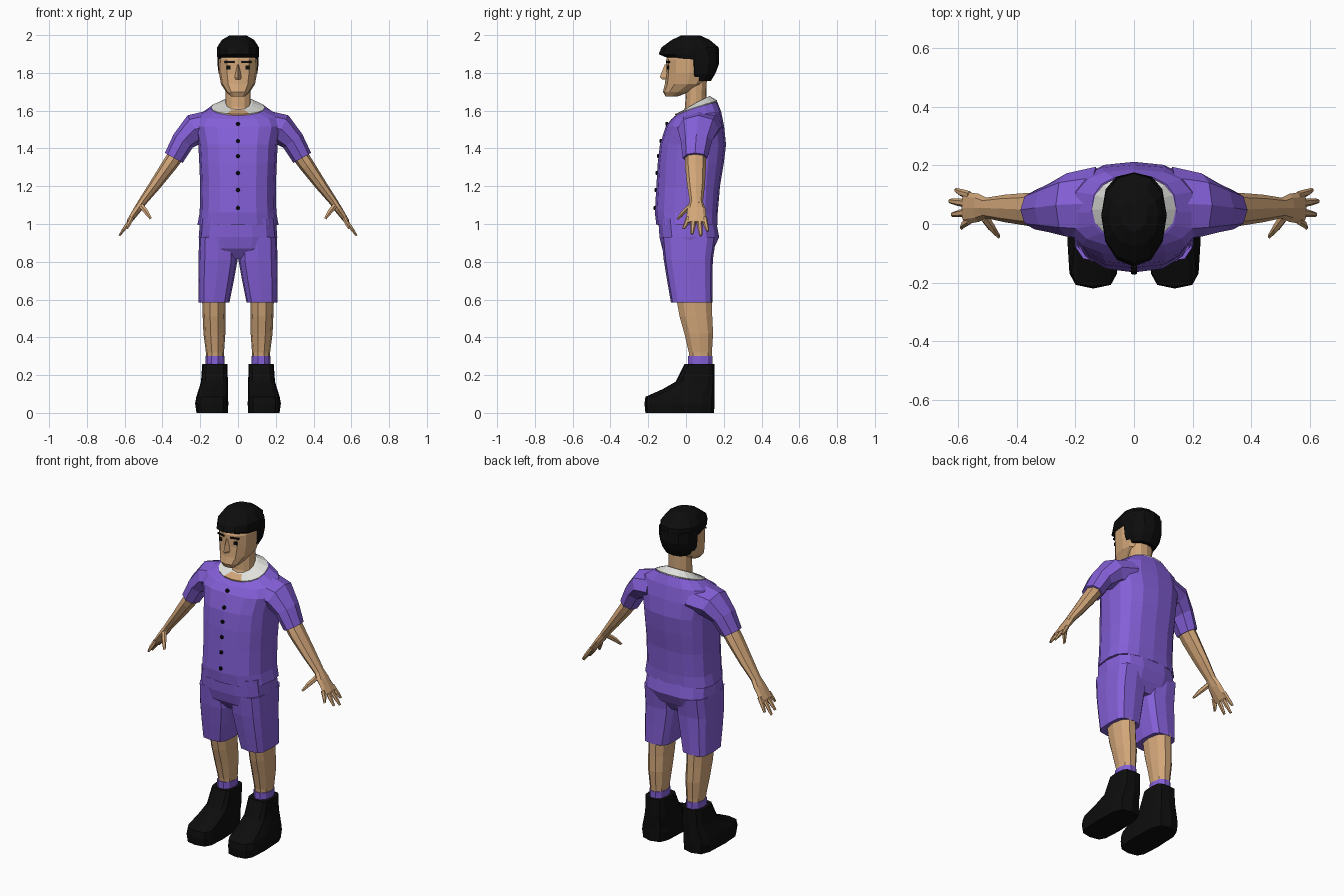
import bpy, bmesh, math
from mathutils import Vector


def mat(name, rgb):
    m = bpy.data.materials.new(name)
    m.diffuse_color = (*rgb, 1)
    return m


PURPLE = mat("purple cloth", (0.23, 0.115, 0.68))
SKIN = mat("skin", (0.64, 0.38, 0.19))
BLACK = mat("black", (0.004, 0.004, 0.004))
WHITE = mat("white cloth", (0.75, 0.75, 0.72))


def spow(v, p):
    return math.copysign(abs(v) ** (2 / p), v)


def ring(z, cx, hx, yf, yb, yc=None, tilt=0, n=12, p=2.5):
    """Horizontal superellipse with separate front and back depth."""
    yc = (yf + yb) / 2 if yc is None else yc
    pts = []
    for i in range(n):
        a = 2 * math.pi * i / n
        c, s = spow(math.cos(a), p), spow(math.sin(a), p)
        pts.append(Vector((cx + hx * c, yc + s * ((yb - yc) if s > 0 else (yc - yf)), z + tilt * s)))
    return pts


def tube(stations, n=8):
    """Rings across a path of (x, y, z, radius along y, radius across)."""
    P = [Vector(s[:3]) for s in stations]
    out = []
    for i, s in enumerate(stations):
        t = P[min(i + 1, len(P) - 1)] - P[max(i - 1, 0)]
        across = Vector((-t.z, 0, t.x)).normalized()
        out.append([P[i] + Vector((0, s[3] * math.cos(a), 0)) + across * s[4] * math.sin(a)
                    for a in (2 * math.pi * k / n for k in range(n))])
    return out


def build(name, lofts, mats, mirror=False, rule=None):
    bm = bmesh.new()
    for rings in lofts:
        vs = [[bm.verts.new(p) for p in r] for r in rings]
        n = len(vs[0])
        for a, b in zip(vs, vs[1:]):
            for i in range(n):
                bm.faces.new((a[i], a[(i + 1) % n], b[(i + 1) % n], b[i]))
        bm.faces.new(vs[0][::-1])
        bm.faces.new(vs[-1])
    bmesh.ops.recalc_face_normals(bm, faces=bm.faces[:])
    if rule:
        for f in bm.faces:
            f.material_index = rule(f.calc_center_median())
    me = bpy.data.meshes.new(name)
    bm.to_mesh(me)
    bm.free()
    for m in mats:
        me.materials.append(m)
    ob = bpy.data.objects.new(name, me)
    bpy.context.collection.objects.link(ob)
    if mirror:
        ob.modifiers.new("mirror", 'MIRROR').use_mirror_merge = False
    return ob


def plate(x, z, y, hw, hh, yaw, th=0.004):
    """Thin block facing the front, turned a little around z."""
    c, s = math.cos(yaw), math.sin(yaw)
    return [[Vector((x + u * c - v * s, y + u * s + v * c, z + w))
             for u, w in ((-hw, -hh), (hw, -hh), (hw, hh), (-hw, hh))] for v in (-th, th)]


# shirt: z, half width, front, back, tilt
SHIRT = [(0.995, .215, -.157, .167, 0), (1.06, .203, -.165, .168, 0), (1.20, .200, -.157, .18, 0),
         (1.32, .205, -.150, .20, 0), (1.42, .210, -.138, .212, 0), (1.515, .232, -.108, .202, 0),
         (1.575, .210, -.078, .186, .02), (1.612, .145, -.052, .165, .035)]
build("shirt", [[ring(z, 0, h, f, b, .04, t, 16, 2.6) for z, h, f, b, t in SHIRT]], [PURPLE])
build("sleeve", [tube([(.13, .07, 1.52, .125, .085), (.23, .065, 1.502, .108, .082),
                       (.29, .055, 1.44, .083, .062), (.34, .048, 1.35, .066, .054)])], [PURPLE], True)

# buttons down the shirt front
buttons = []
for z in (1.53, 1.44, 1.36, 1.27, 1.18, 1.085):
    for a, b in zip(SHIRT, SHIRT[1:]):
        if a[0] <= z < b[0]:
            y = a[2] + (b[2] - a[2]) * (z - a[0]) / (b[0] - a[0])
    buttons.append([[Vector((r * math.cos(k * math.pi / 4), y + d, z + r * math.sin(k * math.pi / 4)))
                     for k in range(8)] for d, r in ((.004, .011), (-.005, .011), (-.009, .006))])
build("buttons", buttons, [BLACK])

# collar, open with skin at the front
build("collar", [[ring(1.60, 0, .14, -.055, .16, .05, .03, 16, 2.2),
                  ring(1.618, 0, .143, -.058, .165, .05, .036, 16, 2.2),
                  ring(1.64, 0, .078, -.015, .125, .05, .038, 16, 2.2)]], [WHITE, SKIN], False,
      lambda c: 1 if abs(c.x) < .04 and c.y < .02 else 0)

# arm and hand
build("arm", [tube([(.31, .05, 1.39, .056, .044), (.365, .05, 1.31, .056, .040),
                    (.44, .053, 1.205, .047, .031), (.515, .055, 1.105, .033, .021)])], [SKIN], True)
hand = [tube([(.50, .055, 1.125, .033, .022), (.53, .055, 1.08, .048, .021),
              (.575, .055, 1.015, .055, .014), (.58, .055, 1.008, .05, .01)])]
for y0, x, y, z in ((.012, .588, -.012, .975), (.04, .620, .032, .948),
                    (.07, .628, .078, .938), (.098, .608, .115, .962)):
    hand.append(tube([(.56, y0, 1.035, .014, .012), ((.57 + x) / 2, (y0 + y) / 2, (1.02 + z) / 2, .013, .011),
                      (x, y, z, .008, .006)], 6))
hand.append(tube([(.515, .03, 1.10, .022, .016), (.487, -.01, 1.065, .017, .014),
                  (.462, -.042, 1.028, .008, .007)], 6))
build("hand", hand, [SKIN], True)

# shorts
build("shorts_seat", [[ring(z, 0, h, f, b, n=14, p=3) for z, h, f, b in
                       ((.815, .15, -.085, .115), (.87, .20, -.128, .15), (.93, .208, -.143, .178),
                        (1.03, .20, -.15, .16))]], [PURPLE])
build("shorts_leg", [[ring(z, (a + b) / 2, (b - a) / 2, f, k, n=12, p=3.5) for z, a, b, f, k in
                      ((.585, .045, .208, -.08, .14), (.70, .022, .210, -.10, .14),
                       (.81, .002, .210, -.118, .142), (.93, .01, .205, -.13, .16))]], [PURPLE], True)

# legs, socks and shoes
build("leg", [[ring(z, c, h, f, b, n=10, p=2.2) for z, c, h, f, b in
               ((.24, .122, .046, .02, .138), (.32, .122, .048, .012, .140), (.42, .125, .058, -.012, .147),
                (.51, .127, .060, -.038, .143), (.63, .128, .063, -.06, .14))]], [SKIN], True)
build("sock", [[ring(z, .122, .050, .008, .143, n=10, p=2.2) for z in (.24, .30)]], [PURPLE], True)
build("shoe", [[ring(z, c, h, f, b, y, n=12, p=3.6) for z, c, h, f, b, y in
                ((0, .137, .083, -.215, .148, -.06), (.05, .139, .088, -.22, .152, -.06),
                 (.085, .137, .084, -.215, .152, -.06), (.125, .130, .078, -.125, .152, 0),
                 (.165, .125, .071, -.055, .152, .04), (.26, .122, .067, -.008, .15, .07))]], [BLACK], True)

# head, neck and nose
build("neck", [[ring(z, 0, h, f, b, p=2.2) for z, h, f, b in
                ((1.56, .07, -.025, .11), (1.62, .066, -.005, .108), (1.76, .066, 0, .11))]], [SKIN])
build("head", [[ring(z, 0, h, f, b, y) for z, h, f, b, y in
                ((1.675, .036, -.108, -.045, -.08), (1.70, .064, -.122, .02, -.04),
                 (1.74, .090, -.112, .09, .01), (1.80, .101, -.105, .12, .02),
                 (1.87, .103, -.105, .14, .02), (1.94, .085, -.075, .12, .02))]], [SKIN])
build("nose", [[[Vector((-w, y0, z)), Vector((w, y0, z)), Vector((0, y, z))] for z, w, y0, y in
                ((1.765, .020, -.095, -.125), (1.778, .022, -.095, -.139), (1.845, .009, -.09, -.112))]], [SKIN])
build("eyes", [plate(.05, 1.828, -.094, .011, .010, .24)], [BLACK], True)
build("eyebrows", [plate(.045, 1.857, -.096, .026, .005, .24)], [BLACK], True)

# hair: cap and back of the head
build("hair_cap", [[ring(z, 0, h, f, b, .03, t, p=2.1) for z, h, f, b, t in
                    ((1.872, .107, -.10, .168, -.008), (1.895, .112, -.145, .176, -.004),
                     (1.935, .111, -.13, .173, 0), (1.975, .085, -.075, .125, 0),
                     (1.998, .045, -.025, .075, 0))]], [BLACK])
build("hair_back", [[ring(z, 0, h, .035, b, .045, p=2.4) for z, h, b in
                     ((1.757, .08, .132), (1.80, .103, .157), (1.85, .109, .176), (1.91, .109, .174))]], [BLACK])
